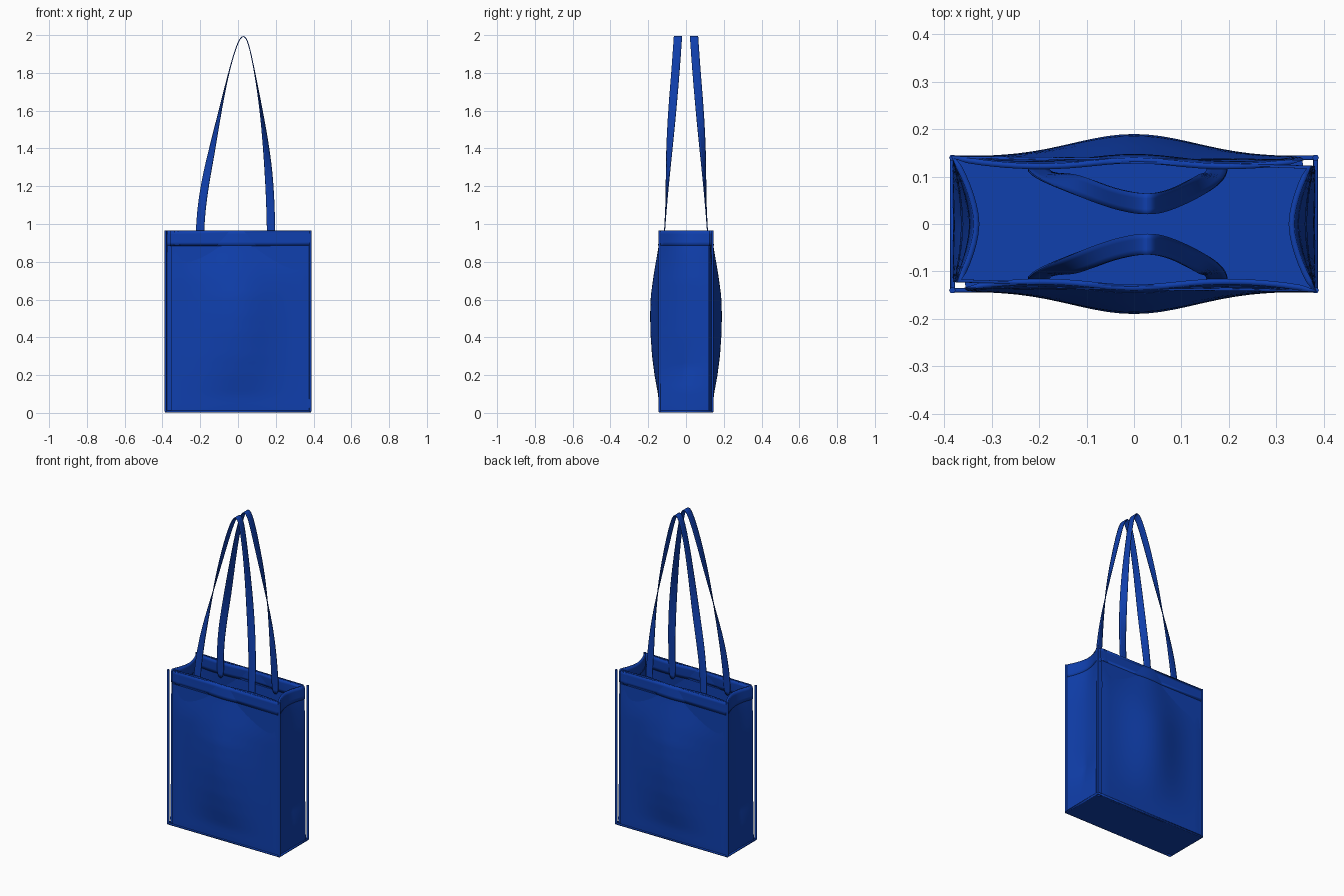
import bpy, bmesh, math
from mathutils import Vector

cube = bpy.data.objects.get("Cube")
if cube:
    bpy.data.objects.remove(cube, do_unlink=True)

HALF_X, HALF_Y, TOP = 0.38, 0.14, 0.966

blue = bpy.data.materials.new("blue_fabric")
blue.use_nodes = True
colour = (0.005, 0.05, 0.42, 1)
blue.diffuse_color = colour
blue.node_tree.nodes["Principled BSDF"].inputs["Base Color"].default_value = colour


def lerp_table(table, z):
    """Linear interpolation in a list of (height, value)."""
    for (z0, v0), (z1, v1) in zip(table, table[1:]):
        if z <= z1:
            return v0 + (v1 - v0) * max(0, z - z0) / (z1 - z0)
    return table[-1][1]


def smoothstep(a, b, t):
    t = min(1, max(0, (t - a) / (b - a)))
    return t * t * (3 - 2 * t)


def finish(name, bm, thickness, subdivide=0, angle=35):
    bmesh.ops.recalc_face_normals(bm, faces=bm.faces)
    mesh = bpy.data.meshes.new(name)
    bm.to_mesh(mesh)
    bm.free()
    mesh.materials.append(blue)
    obj = bpy.data.objects.new(name, mesh)
    bpy.context.collection.objects.link(obj)
    if subdivide:
        sub = obj.modifiers.new("smooth", "SUBSURF")
        sub.levels = sub.render_levels = subdivide
    solid = obj.modifiers.new("cloth", "SOLIDIFY")
    solid.thickness = thickness
    solid.offset = 0
    bpy.ops.object.select_all(action="DESELECT")
    obj.select_set(True)
    bpy.context.view_layer.objects.active = obj
    bpy.ops.object.shade_smooth_by_angle(angle=math.radians(angle))
    return obj


# Cloth shape: bulging broad panels and folded-in side panels
BULGE = [(0, 0), (0.09, 0.08), (0.2, 0.5), (0.3, 0.78), (0.42, 0.96), (0.52, 1),
         (0.62, 0.92), (0.75, 0.55), (0.88, 0.15), (TOP, 0)]
DENT = [(0, 0), (0.12, 0.004), (0.24, 0.024), (0.4, 0.018), (0.7, 0.022),
        (0.85, 0.034), (TOP, 0.048)]


def panel_depth(x, z):
    edge = 1 - (x / HALF_X) ** 4
    bulge = 0.047 * math.exp(-(x / 0.18) ** 2) * edge * lerp_table(BULGE, z)
    sag = -0.021 * edge + 0.015 * math.exp(-(x / 0.12) ** 2)
    return HALF_Y + bulge + sag * smoothstep(0.68, TOP, z)


def side_reach(y, z):
    s = abs(y) / HALF_Y
    pleat = 1 - s
    curve = 1 - s ** 1.7
    k = smoothstep(0.2, 0.4, z)
    return HALF_X - lerp_table(DENT, z) * (pleat * (1 - k) + curve * k)


def ring(z, nx=28, ny=14):
    pts = []
    for side in (-1, 1):
        for i in range(nx):
            x = -side * HALF_X * (1 - 2 * i / nx) * -1
            pts.append((-x, side * panel_depth(x, z), z))
        for i in range(ny):
            y = side * HALF_Y * (1 - 2 * i / ny)
            pts.append((-side * side_reach(y, z), y, z))
    return pts


def shell(name, heights, thickness, floor=False):
    bm = bmesh.new()
    rows = [[bm.verts.new(p) for p in ring(z)] for z in heights]
    n = len(rows[0])
    for a, b in zip(rows, rows[1:]):
        for i in range(n):
            j = (i + 1) % n
            bm.faces.new((a[i], a[j], b[j], b[i]))
    if floor:
        bm.faces.new(rows[0])
    return finish(name, bm, thickness)


# Bag body and the thicker folded hem round its opening
shell("bag_body", [0.004 + 0.956 * i / 40 for i in range(41)], 0.006, floor=True)
shell("top_hem", [0.885 + 0.081 * i / 4 for i in range(5)], 0.012)


# Raised seams along the corners and the base
def seam(name, points, closed=False):
    curve = bpy.data.curves.new(name, "CURVE")
    curve.dimensions = "3D"
    curve.bevel_depth = 0.007
    curve.bevel_resolution = 1
    curve.use_fill_caps = True
    spline = curve.splines.new("POLY")
    spline.points.add(len(points) - 1)
    for p, co in zip(spline.points, points):
        p.co = (*co, 1)
    spline.use_cyclic_u = closed
    curve.materials.append(blue)
    obj = bpy.data.objects.new(name, curve)
    bpy.context.collection.objects.link(obj)


SX, SY = HALF_X + 0.003, HALF_Y
for x, xname in ((SX, "left"), (-SX, "right")):
    for y, yname in ((-SY, "front"), (SY, "back")):
        seam(f"{yname}_{xname}_seam", [(x, y, 0.007), (x, y, TOP)])
seam("base_seam", [(-SX, -SY, 0.007), (SX, -SY, 0.007),
                   (SX, SY, 0.007), (-SX, SY, 0.007)], True)

# Long straps that turn from flat against the panel to flat at the apex
LEFT_RUN = [(0.86, -0.203), (0.965, -0.202), (1.1, -0.192), (1.25, -0.168),
            (1.4, -0.136), (1.6, -0.095), (1.8, -0.05), (1.92, -0.016), (1.98, 0.008)]
RIGHT_RUN = [(0.86, 0.176), (0.965, 0.175), (1.1, 0.172), (1.25, 0.164),
             (1.4, 0.15), (1.6, 0.124), (1.8, 0.089), (1.92, 0.065), (1.98, 0.047)]
STRAP_Y = [(0.86, 0.118), (0.965, 0.114), (1.08, 0.105), (1.2, 0.1),
           (1.4, 0.088), (1.6, 0.073), (1.8, 0.056), (2.0, 0.042)]


def strap(name, side):
    bm = bmesh.new()
    path = ([(z, x, 0) for z, x in LEFT_RUN] + [(1.998, 0.028, 0)]
            + [(z, x, 1) for z, x in reversed(RIGHT_RUN)])
    rows = []
    for z, x, second in path:
        turn = math.pi / 2 * smoothstep(1.0, 1.8, z)
        angle = math.pi - turn if second else turn
        across = Vector((math.cos(angle), side * math.sin(angle), 0)) * 0.022
        mid = Vector((x, side * lerp_table(STRAP_Y, z), z))
        rows.append([bm.verts.new(mid - across), bm.verts.new(mid + across)])
    for a, b in zip(rows, rows[1:]):
        bm.faces.new((a[0], a[1], b[1], b[0]))
    finish(name, bm, 0.005, subdivide=2)


strap("front_strap", -1)
strap("back_strap", 1)
